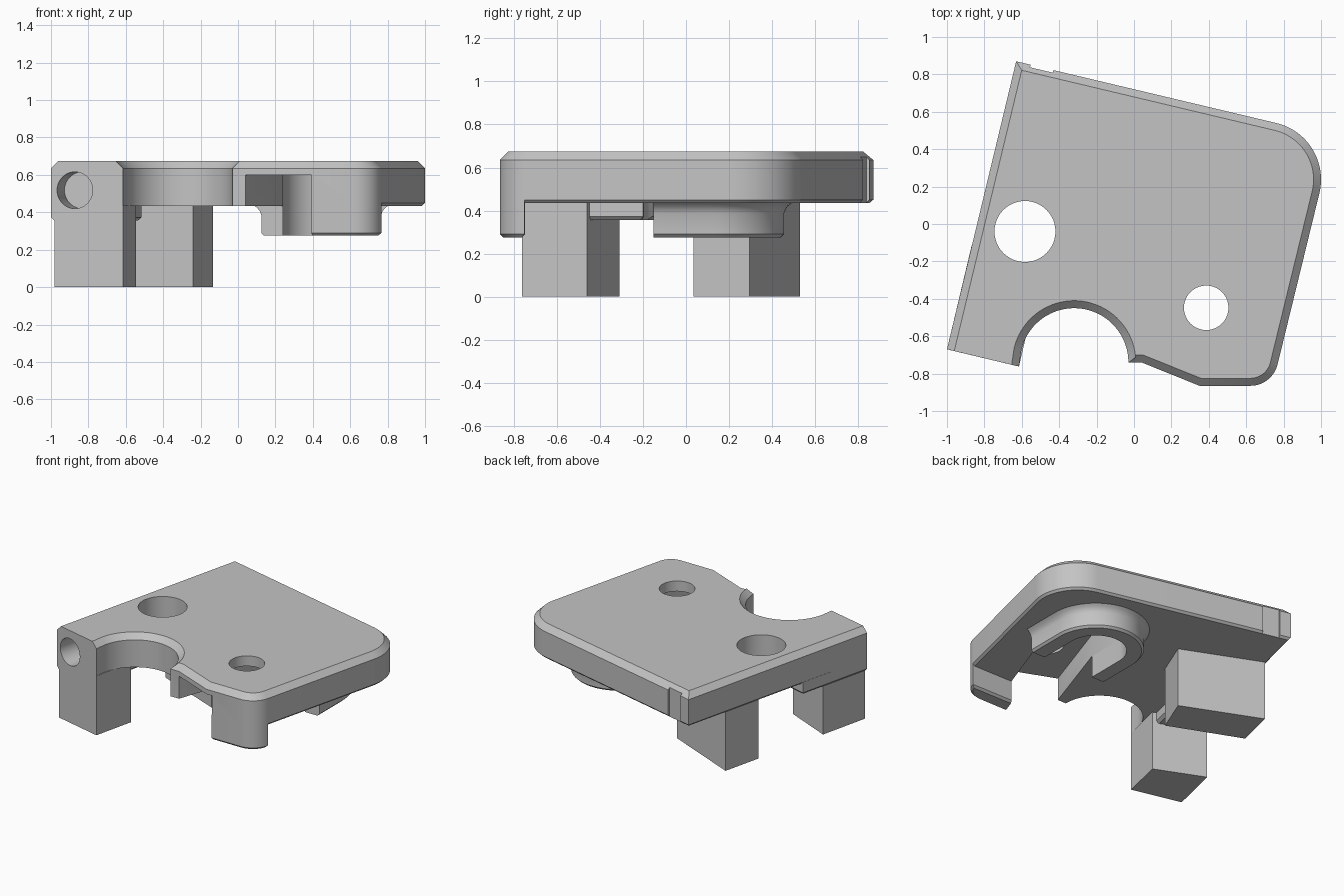
import bpy, bmesh, math
from mathutils import Vector

if "Cube" in bpy.data.objects:
    bpy.data.objects.remove(bpy.data.objects["Cube"])

TILT = math.radians(13.4)          # the plate sits turned in plan
UX = Vector((math.cos(TILT), -math.sin(TILT)))
UY = Vector((math.sin(TILT), math.cos(TILT)))

grey = bpy.data.materials.new("plain grey")
grey.diffuse_color = (0.55, 0.55, 0.55, 1)
grey.use_nodes = True
grey.node_tree.nodes["Principled BSDF"].inputs["Base Color"].default_value = grey.diffuse_color


def arc(c, r, a0, a1, n=28):
    return [(c[0] + r * math.cos(math.radians(a0 + (a1 - a0) * i / n)),
             c[1] + r * math.sin(math.radians(a0 + (a1 - a0) * i / n))) for i in range(n + 1)]


def offset(pts, dist):
    """Move each edge of a counter-clockwise outline inward by its own distance."""
    out, n = [], len(pts)
    for i in range(n):
        p0, p, p1 = (Vector(pts[j % n]) for j in (i - 1, i, i + 1))
        d0, d1 = (p - p0).normalized(), (p1 - p).normalized()
        n0, n1 = Vector((-d0.y, d0.x)), Vector((-d1.y, d1.x))
        a, b = dist[i - 1], dist[i]
        det = n0.x * n1.y - n0.y * n1.x
        if abs(det) < 1e-3:
            out.append(p + n0 * a)
        else:
            out.append(p + Vector((a * n1.y - b * n0.y, b * n0.x - a * n1.x)) / det)
    return out


def prism(name, pts, layers, weight=None):
    """Stack outlines given as (z, inset[, edge weights]) from bottom to top."""
    weight = weight or [1] * len(pts)
    bm = bmesh.new()
    rings = []
    for z, off, *own in layers:
        ring = offset(pts, [off * w for w in (own[0] if own else weight)])
        rings.append([bm.verts.new((p.x, p.y, z)) for p in ring])
    n = len(pts)
    for lo, hi in zip(rings, rings[1:]):
        for i in range(n):
            j = (i + 1) % n
            bm.faces.new((lo[i], lo[j], hi[j], hi[i]))
    bm.faces.new(rings[0][::-1])
    bm.faces.new(rings[-1])
    bmesh.ops.recalc_face_normals(bm, faces=bm.faces)
    me = bpy.data.meshes.new(name)
    bm.to_mesh(me)
    bm.free()
    ob = bpy.data.objects.new(name, me)
    me.materials.append(grey)
    bpy.context.collection.objects.link(ob)
    return ob


def cut(ob, cutters):
    bpy.context.view_layer.objects.active = ob
    for c in cutters:
        m = ob.modifiers.new("cut", 'BOOLEAN')
        m.operation, m.solver, m.object = 'DIFFERENCE', 'EXACT', c
        bpy.ops.object.modifier_apply(modifier=m.name)


def local(c, pts):
    return [tuple(Vector(c) + UX * x + UY * y) for x, y in pts]


# Plate: rounded right corners, half-round bite in the front edge
front_left, front_mid = (-1.0, -0.67), (-0.615, -0.762)
bite = arc((-0.32, -0.74), 0.29, 166.6, 0, 36)
front_corner = arc((0.622, -0.715), 0.15, -90, -13.4, 14)
outline = ([front_left, front_mid] + bite + [(0.04, -0.74), (0.35, -0.865)]
           + front_corner + arc((0.690, 0.238), 0.31, -13.4, 76.6, 24) + [(-0.63, 0.87)])
top_edges = [0] + [1] * (len(outline) - 1)
bottom_edges = [0] * (len(bite) + 3) + [1] * (len(outline) - len(bite) - 3)
plate = prism("plate", outline,
              [(0.435, 0.015, bottom_edges), (0.45, 0), (0.635, 0), (0.675, 0.04)], top_edges)

# Cutters: two round holes, underside channel, blind side hole, back notch
big_hole = prism("big_hole_cutter", arc((-0.583, -0.04), 0.163, 0, 360, 48)[:-1], [(0.3, 0), (0.8, 0)])
small_hole = prism("small_hole_cutter", arc((0.386, -0.448), 0.119, 0, 360, 40)[:-1], [(0.3, 0), (0.8, 0)])
HUB, R_IN, R_OUT, END = (0.445, 0.135), 0.205, 0.32, -0.15
xl, xr = HUB[0] - R_IN, HUB[0] + R_IN
channel = prism("channel_cutter",
                [(xl, END), (0.04, -0.74), (0.04, -1.0), (0.345, -1.0), (xr, END)]
                + arc(HUB, R_IN, 0, 180), [(0.2, 0), (0.6, 0)])
notch = prism("notch_cutter", local((-0.63, 0.87), [(0.08, -0.014), (0.205, -0.014), (0.205, 0.1), (0.08, 0.1)]),
              [(0.40, 0), (0.655, 0)])
bpy.ops.mesh.primitive_cylinder_add(vertices=40, radius=0.098, depth=0.4,
                                    location=(-0.879, -0.729, 0.518),
                                    rotation=(math.pi / 2, 0, -TILT))
side_hole = bpy.context.object
side_hole.name = "side_hole_cutter"
bpy.context.view_layer.update()

cut(plate, [big_hole, small_hole, channel, notch, side_hole])

# Legs
front_leg = prism("front_leg", [(-0.98, -0.675), front_mid, (-0.545, -0.46), (-0.895, -0.31)],
                  [(0, 0), (0.436, 0)])
back_leg = prism("back_leg", [(-0.24, 0.035), (-0.135, 0.295), (-0.692, 0.53), (-0.76, 0.245)],
                 [(0, 0), (0.44, 0)])

# Thicker pad around the front leg
pad = prism("leg_pad", [front_left, (-0.64, -0.756), (-0.515, -0.2), (-0.868, -0.115)],
            [(0.355, 0.018), (0.373, 0), (0.45, 0)], [0, 1, 1, 1])
cut(front_leg, [side_hole])
cut(pad, [side_hole, big_hole])

# Horseshoe wall hanging round the end of the channel
outer = [(HUB[0] + R_OUT, END)] + arc(HUB, R_OUT, 0, 180, 36) + [(HUB[0] - R_OUT, END)]
inner = [(xl, END)] + arc(HUB, R_IN, 180, 0, 30) + [(xr, END)]
wall_edges = [1] * (len(outer) - 1) + [0] * (len(inner) + 1)
wall = prism("horseshoe_wall", outer + inner,
             [(0.275, 0.015), (0.29, 0), (0.385, 0), (0.405, -0.008),
              (0.422, -0.02), (0.437, -0.04)], wall_edges)

# Lip under the rounded front corner
lip = prism("front_lip", [(0.392, -0.865)] + front_corner + [(0.433, -0.748)],
            [(0.275, 0.015), (0.29, 0), (0.46, 0)],
            [1] * (len(front_corner) + 1) + [0])

for c in (big_hole, small_hole, channel, notch, side_hole):
    bpy.data.objects.remove(c)

# Smooth the curved walls, keep the edges crisp
for ob in (plate, front_leg, back_leg, pad, wall, lip):
    bpy.ops.object.select_all(action='DESELECT')
    ob.select_set(True)
    bpy.context.view_layer.objects.active = ob
    bpy.ops.object.shade_smooth_by_angle(angle=math.radians(25))
